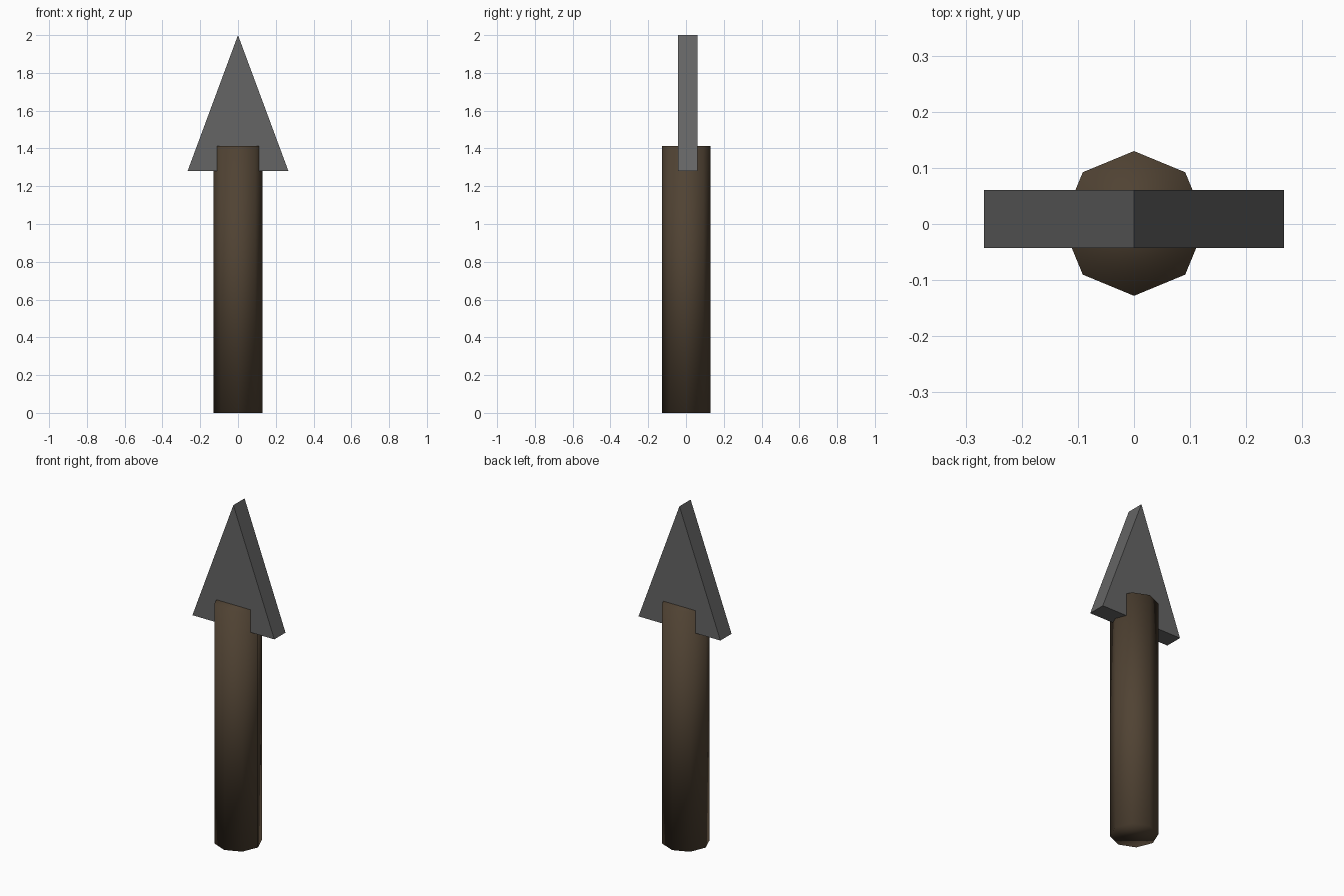
import bpy
import bmesh
from math import pi
from mathutils import Matrix

cube = bpy.data.objects.get("Cube")
if cube:
    bpy.data.objects.remove(cube, do_unlink=True)


def make_material(name, rgb):
    mat = bpy.data.materials.new(name)
    mat.use_nodes = True
    color = (*rgb, 1.0)
    mat.diffuse_color = color
    mat.node_tree.nodes["Principled BSDF"].inputs["Base Color"].default_value = color
    return mat


def finish(name, bm, mat, smooth):
    bmesh.ops.recalc_face_normals(bm, faces=bm.faces)
    for face in bm.faces:
        face.smooth = smooth
    mesh = bpy.data.meshes.new(name)
    bm.to_mesh(mesh)
    bm.free()
    mesh.materials.append(mat)
    obj = bpy.data.objects.new(name, mesh)
    bpy.context.collection.objects.link(obj)
    return obj


wood = make_material("dark wood", (0.08, 0.055, 0.033))
stone = make_material("grey stone", (0.13, 0.13, 0.13))

# Shaft: eight-sided, smooth-shaded rod with a corner facing the front
SHAFT_HEIGHT = 1.413
bm = bmesh.new()
bmesh.ops.create_cone(
    bm, cap_ends=True, segments=8, radius1=0.129, radius2=0.129, depth=SHAFT_HEIGHT,
    matrix=Matrix.Translation((0, 0.001, SHAFT_HEIGHT / 2)) @ Matrix.Rotation(pi / 2, 4, "Z"))
finish("shaft", bm, wood, True)

# Head: flat triangular slab pushed down over the top of the shaft
FRONT, BACK = -0.043, 0.061
bm = bmesh.new()
outline = [(-0.267, 1.28), (0.267, 1.28), (0, 2.0)]
face = bm.faces.new([bm.verts.new((x, FRONT, z)) for x, z in outline])
extruded = bmesh.ops.extrude_face_region(bm, geom=[face], use_keep_orig=True)
back_verts = [v for v in extruded["geom"] if isinstance(v, bmesh.types.BMVert)]
bmesh.ops.translate(bm, verts=back_verts, vec=(0, BACK - FRONT, 0))
finish("spear_head", bm, stone, False)
